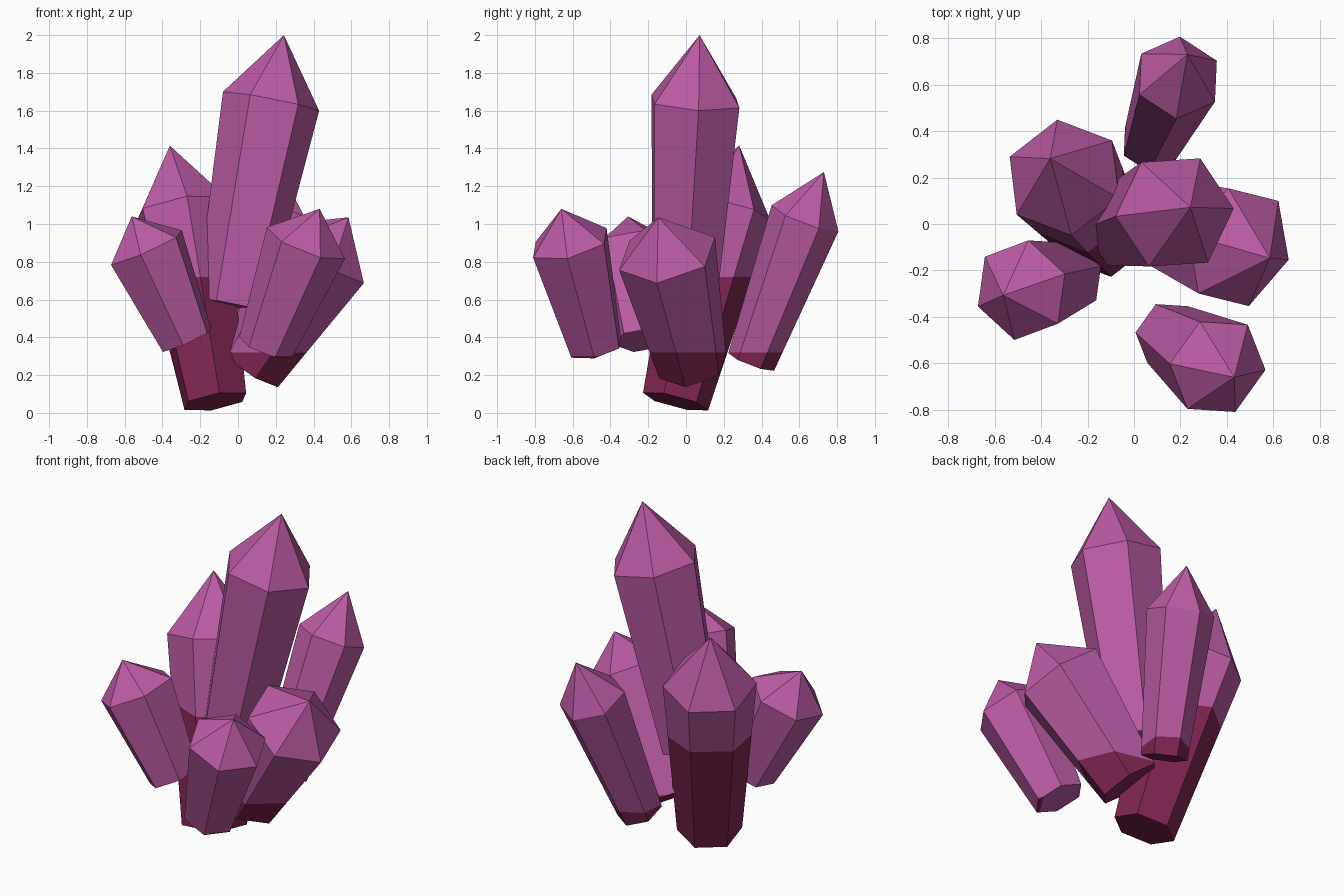
import bpy, bmesh, math
from mathutils import Vector

if "Cube" in bpy.data.objects:
    bpy.data.objects.remove(bpy.data.objects["Cube"])


def material(name, rgb):
    m = bpy.data.materials.new(name)
    m.diffuse_color = (*rgb, 1)
    m.use_nodes = True
    m.node_tree.nodes["Principled BSDF"].inputs["Base Color"].default_value = m.diffuse_color
    return m


purple = material("orchid_purple", (0.50, 0.105, 0.37))
maroon = material("dark_maroon", (0.22, 0.019, 0.085))


def crystal(name, base, shoulder, apex, r_base, r_top, phase, dark_below):
    """Leaning six-sided prism, narrower at the foot, with a pointed tip."""
    base, shoulder, apex = Vector(base), Vector(shoulder), Vector(apex)
    lean = Vector((0, 0, 1)).rotation_difference(apex - base)
    bm = bmesh.new()

    def ring(centre, r):
        angles = [math.radians(phase + 60 * i) for i in range(6)]
        return [bm.verts.new(centre + lean @ Vector((r * math.cos(a), r * math.sin(a), 0)))
                for a in angles]

    low, high = ring(base, r_base), ring(shoulder, r_top)
    tip = bm.verts.new(apex)
    bm.faces.new(low[::-1])
    for i in range(6):
        j = (i + 1) % 6
        bm.faces.new((low[i], low[j], high[j], high[i]))
        bm.faces.new((high[i], high[j], tip))
    # level colour line: maroon foot, purple above
    bmesh.ops.bisect_plane(bm, geom=bm.verts[:] + bm.edges[:] + bm.faces[:],
                           plane_co=(0, 0, dark_below), plane_no=(0, 0, 1))
    for f in bm.faces:
        f.material_index = int(f.calc_center_median().z < dark_below)
    bmesh.ops.recalc_face_normals(bm, faces=bm.faces[:])
    me = bpy.data.meshes.new(name)
    bm.to_mesh(me)
    bm.free()
    me.materials.append(purple)
    me.materials.append(maroon)
    bpy.context.collection.objects.link(bpy.data.objects.new(name, me))


# name, foot centre, shoulder centre, tip, foot radius, shoulder radius, turn, colour line
crystal("main_crystal", (-0.035, -0.01, 0.57), (0.175, 0.05, 1.65), (0.243, 0.072, 2.0),
        0.187, 0.26, 4, 0.32)
crystal("back_left_crystal", (-0.12, -0.055, 0.06), (-0.30, 0.20, 1.08), (-0.361, 0.282, 1.415),
        0.18, 0.26, 38, 0.72)
crystal("back_crystal", (0.07, 0.345, 0.27), (0.19, 0.63, 1.03), (0.23, 0.73, 1.275),
        0.13, 0.19, 26, 0.32)
crystal("right_crystal", (0.06, 0.035, 0.245), (0.45, -0.10, 0.843), (0.585, -0.147, 1.035),
        0.19, 0.272, -15, 0.32)
crystal("front_left_crystal", (-0.27, -0.23, 0.385), (-0.485, -0.285, 0.875), (-0.563, -0.307, 1.04),
        0.15, 0.22, 20, 0.32)
crystal("front_right_crystal", (0.145, -0.476, 0.345), (0.36, -0.615, 0.90), (0.432, -0.66, 1.08),
        0.15, 0.223, -6, 0.30)
